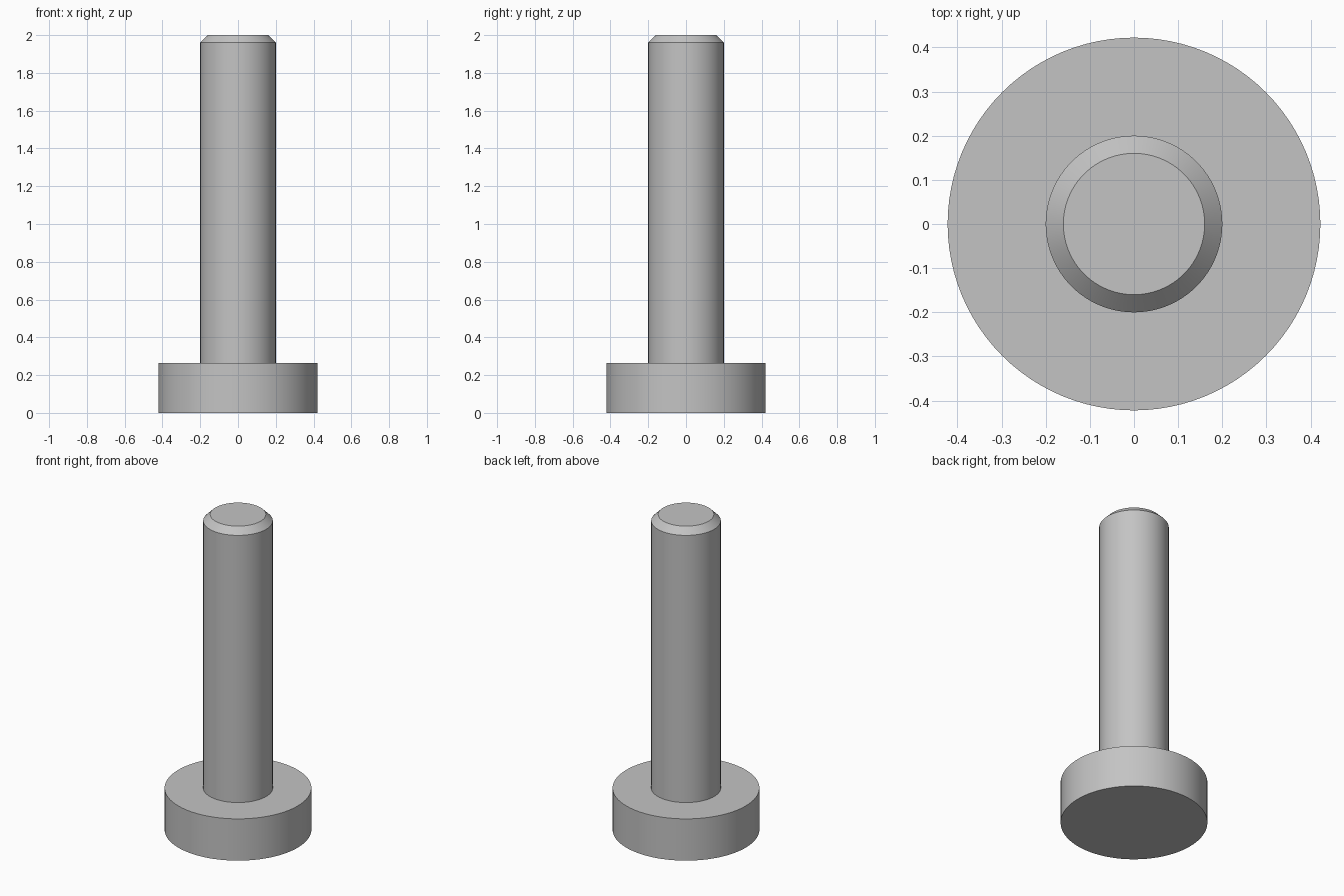
import bpy
import bmesh
from math import radians

SEGMENTS = 96

cube = bpy.data.objects.get("Cube")
if cube:
    bpy.data.objects.remove(cube, do_unlink=True)

# One plain grey metal
grey = bpy.data.materials.new("grey_metal")
grey.use_nodes = True
colour = (0.55, 0.55, 0.55, 1)
grey.diffuse_color = colour
grey.node_tree.nodes["Principled BSDF"].inputs["Base Color"].default_value = colour


def lathe(name, profile):
    """Revolve (radius, z) rings into a solid, capping each end that is not on the axis."""
    bm = bmesh.new()
    verts = [bm.verts.new((r, 0, z)) for r, z in profile]
    edges = [bm.edges.new(pair) for pair in zip(verts, verts[1:])]
    bmesh.ops.spin(bm, geom=verts + edges, cent=(0, 0, 0), axis=(0, 0, 1),
                   angle=radians(360), steps=SEGMENTS, use_merge=True)
    bmesh.ops.remove_doubles(bm, verts=bm.verts, dist=0.0001)
    bmesh.ops.holes_fill(bm, edges=[e for e in bm.edges if e.is_boundary], sides=0)
    bmesh.ops.recalc_face_normals(bm, faces=bm.faces)
    mesh = bpy.data.meshes.new(name)
    bm.to_mesh(mesh)
    bm.free()
    mesh.materials.append(grey)
    obj = bpy.data.objects.new(name, mesh)
    bpy.context.collection.objects.link(obj)
    bpy.ops.object.select_all(action="DESELECT")
    obj.select_set(True)
    bpy.context.view_layer.objects.active = obj
    bpy.ops.object.shade_smooth_by_angle(angle=radians(30))
    return obj


# Bolt: flat round head, ledge, straight shank and chamfered tip in one solid
lathe("bolt", [(0.422, 0), (0.422, 0.265), (0.2, 0.265), (0.2, 1.96), (0.16, 2)])
